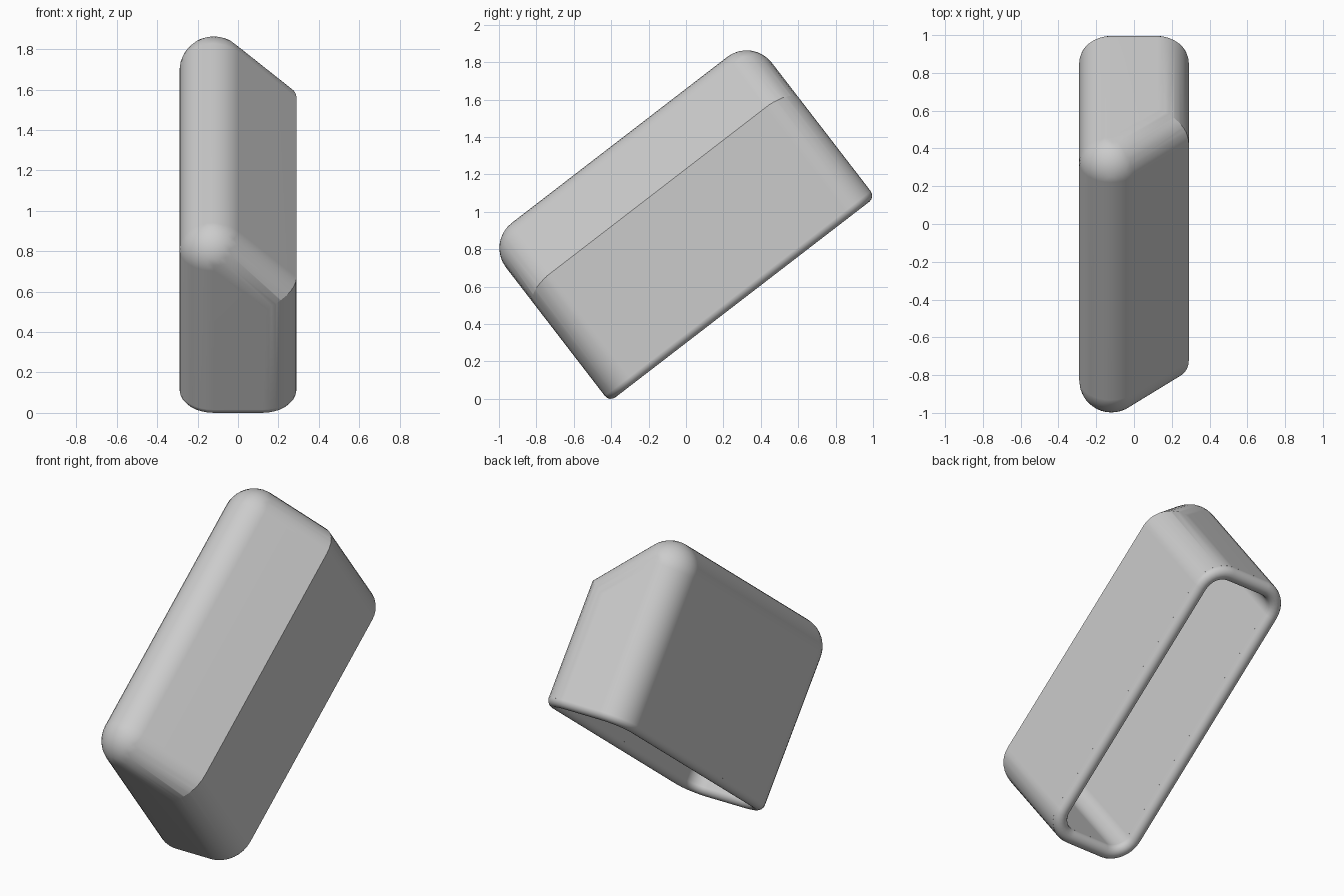
import bpy, bmesh
from math import sin, cos, pi, radians
from mathutils import Matrix, Vector

if "Cube" in bpy.data.objects:
    bpy.data.objects.remove(bpy.data.objects["Cube"])

# Main sizes, in the untilted frame of the case
TILT = radians(37.6)
HALF = 0.29              # half width
U0, U1 = -0.334, 1.46    # two ends
TOP, BOTTOM = 1.314, 0.237
R = 0.17                 # fillet radius
WALL = 0.08
TUBE = WALL / 2

grey = bpy.data.materials.new("light_grey")
grey.use_nodes = True
grey.diffuse_color = (0.6, 0.6, 0.6, 1)
bsdf = next(n for n in grey.node_tree.nodes if n.type == 'BSDF_PRINCIPLED')
bsdf.inputs["Base Color"].default_value = (0.6, 0.6, 0.6, 1)
bsdf.inputs["Roughness"].default_value = 0.6


def hull_object(name, bm):
    """Wrap all points in a convex hull and make an object of it."""
    res = bmesh.ops.convex_hull(bm, input=bm.verts[:])
    junk = set(res["geom_interior"]) | set(res["geom_unused"])
    bmesh.ops.delete(bm, geom=[v for v in junk if isinstance(v, bmesh.types.BMVert)],
                     context='VERTS')
    bmesh.ops.dissolve_limit(bm, angle_limit=0.005, verts=bm.verts[:], edges=bm.edges[:])
    bmesh.ops.recalc_face_normals(bm, faces=bm.faces[:])
    mesh = bpy.data.meshes.new(name)
    bm.to_mesh(mesh)
    bm.free()
    mesh.materials.append(grey)
    obj = bpy.data.objects.new(name, mesh)
    bpy.context.collection.objects.link(obj)
    return obj


def apply_boolean(obj, cutter, operation):
    mod = obj.modifiers.new("cut", 'BOOLEAN')
    mod.object, mod.operation, mod.solver = cutter, operation, 'EXACT'
    bpy.context.view_layer.objects.active = obj
    bpy.ops.object.modifier_apply(modifier=mod.name)
    bpy.data.objects.remove(cutter)


def sloped_body(name, inset, floor):
    """Rolled body with a 45 degree roof, trimmed by a flat right wall."""
    r = R - inset
    cx, cz, reach = R - HALF, TOP - R, 0.6
    bm = bmesh.new()
    core = [(cx, cz), (cx + reach, cz - reach), (cx, -1), (cx + reach, -1)]
    for x, z in core:
        for y in (U0 + R, U1 - R):
            bmesh.ops.create_uvsphere(bm, u_segments=32, v_segments=16, radius=r,
                                      matrix=Matrix.Translation((x, y, z)))
    body = hull_object(name, bm)

    # Trimming prism with rounded right corners
    bm = bmesh.new()
    slack = 0.0005
    for z in (floor, 2):
        for end, y in ((-1, U0 + R - slack), (1, U1 - R + slack)):
            bm.verts.new((-1, y + end * r, z))
            for i in range(9):
                a = pi / 2 * i / 8
                bm.verts.new((HALF - R + r * cos(a), y + end * r * sin(a), z))
    apply_boolean(body, hull_object("trim", bm), 'INTERSECT')
    return body


# Hollow shell, open underneath
shell = sloped_body("case_shell", 0, BOTTOM + TUBE)
cavity = sloped_body("cavity", WALL, -0.5)
apply_boolean(shell, cavity, 'DIFFERENCE')

# Rounded rim around the opening
r = R - TUBE
points = []
for k, (x, y) in enumerate([(HALF - R, U1 - R), (R - HALF, U1 - R),
                            (R - HALF, U0 + R), (HALF - R, U0 + R)]):
    for i in range(9):
        a = pi / 2 * (k + i / 8)
        points.append(Vector((x + r * cos(a), y + r * sin(a), BOTTOM + TUBE)))
curve = bpy.data.curves.new("rim", 'CURVE')
curve.dimensions = '3D'
curve.bevel_depth = TUBE
curve.bevel_resolution = 6
spline = curve.splines.new('POLY')
spline.points.add(len(points) - 1)
for p, co in zip(spline.points, points):
    p.co = (*co, 1)
spline.use_cyclic_u = True
curve.materials.append(grey)
rim = bpy.data.objects.new("opening_rim", curve)
bpy.context.collection.objects.link(rim)

bpy.ops.object.select_all(action='DESELECT')
rim.select_set(True)
bpy.context.view_layer.objects.active = rim
bpy.ops.object.convert(target='MESH')
rim = bpy.context.view_layer.objects.active

# Tilt both parts and smooth the fillets
for obj in (shell, rim):
    obj.rotation_euler.x = TILT
    bpy.ops.object.select_all(action='DESELECT')
    obj.select_set(True)
    bpy.context.view_layer.objects.active = obj
    bpy.ops.object.shade_smooth_by_angle(angle=radians(25))
    weighted = obj.modifiers.new("weighted_normals", 'WEIGHTED_NORMAL')
    weighted.keep_sharp = True
